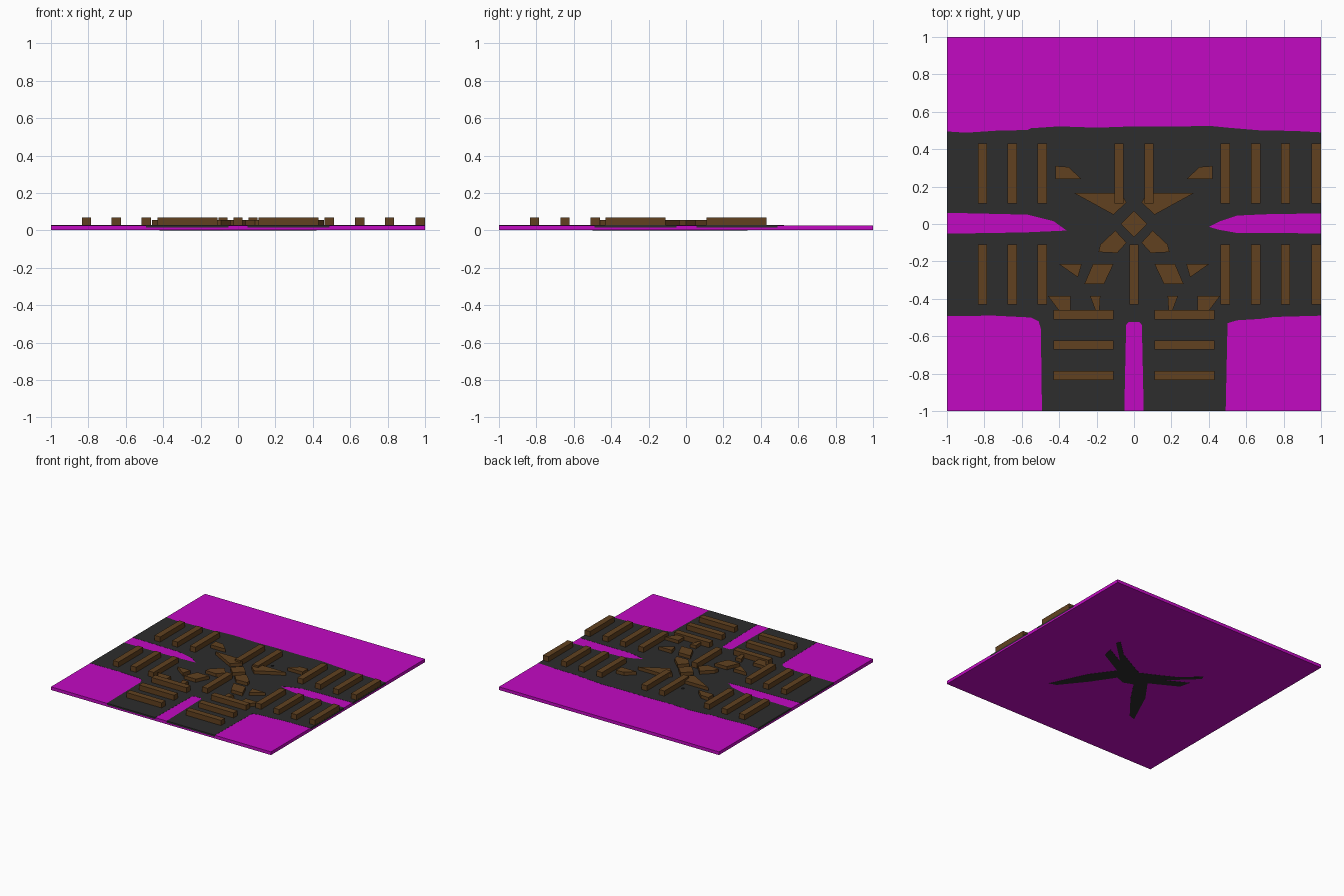
import bpy, bmesh

cube = bpy.data.objects.get("Cube")
if cube:
    bpy.data.objects.remove(cube, do_unlink=True)


def material(name, rgb):
    m = bpy.data.materials.new(name)
    m.use_nodes = True
    m.diffuse_color = (*rgb, 1)
    bsdf = m.node_tree.nodes["Principled BSDF"]
    bsdf.inputs["Base Color"].default_value = (*rgb, 1)
    bsdf.inputs["Roughness"].default_value = 0.9
    return m


MAGENTA = material("magenta", (0.54, 0.003, 0.54))
GRAVEL = material("dark gravel", (0.026, 0.026, 0.026))
WOOD = material("brown wood", (0.119, 0.053, 0.014))


def prism(name, outline, z0, z1, mat):
    """Extrude a flat outline straight up from z0 to z1."""
    bm = bmesh.new()
    face = bm.faces.new([bm.verts.new((x, y, z0)) for x, y in outline])
    ext = bmesh.ops.extrude_face_region(bm, geom=[face])
    for v in ext["geom"]:
        if isinstance(v, bmesh.types.BMVert):
            v.co.z = z1
    bmesh.ops.recalc_face_normals(bm, faces=bm.faces)
    me = bpy.data.meshes.new(name)
    bm.to_mesh(me)
    bm.free()
    me.materials.append(mat)
    ob = bpy.data.objects.new(name, me)
    bpy.context.collection.objects.link(ob)
    return ob


def box(name, x0, x1, y0, y1, z0, z1, mat):
    return prism(name, [(x0, y0), (x1, y0), (x1, y1), (x0, y1)], z0, z1, mat)


def flip(pts):
    return [(-x, y) for x, y in pts]


# Borders between the magenta ground and the gravel, clockwise from back left
back = [(-1, .495), (-.9, .488), (-.72, .5), (-.57, .502), (-.55, .512), (-.4, .522),
        (-.2, .515), (0, .522), (.2, .52), (.4, .525), (.5, .515), (.68, .5), (.85, .498), (1, .49)]
right_median = [(1, .057), (.7, .052), (.55, .045), (.46, .015), (.4, -.015),
                (.45, -.03), (.55, -.048), (1, -.05)]
right_corner = [(1, -.49), (.75, -.497), (.68, -.507), (.55, -.515), (.5, -.53), (.49, -1)]
front_median = [(.052, -1), (.042, -.54), (.03, -.525), (-.03, -.525), (-.042, -.54), (-.052, -1)]
left_corner = [(-.492, -1), (-.498, -.56), (-.51, -.52), (-.55, -.5), (-.75, -.49), (-1, -.492)]
left_median = [(-1, -.052), (-.58, -.045), (-.36, -.035), (-.43, .015), (-.57, .05), (-1, .06)]

# Ground tile: lower slab, raised ground and gravel bed
MID, TOP = 0.014, 0.027
box("ground_slab", -1, 1, -1, 1, 0.001, MID, MAGENTA)
prism("back_ground", back + [(1, 1), (-1, 1)], MID, TOP, MAGENTA)
prism("right_median", right_median, MID, TOP, MAGENTA)
prism("left_median", left_median, MID, TOP, MAGENTA)
prism("front_median", front_median, MID, TOP, MAGENTA)
prism("right_corner_ground", right_corner + [(1, -1)], MID, TOP, MAGENTA)
prism("left_corner_ground", left_corner + [(-1, -1)], MID, TOP, MAGENTA)
prism("gravel_bed", back + right_median + right_corner + front_median + left_corner + left_median,
      MID, TOP + 0.001, GRAVEL)

# Gravel showing through the underside
half = [(.14, .13), (.27, .2), (.41, .33), (.42, .29), (.22, .1), (.39, .19), (.37, .1),
        (.15, -.02), (.28, -.2), (.42, -.5), (.36, -.48), (.2, -.28), (.08, -.1)]
prism("underside_gravel", [(0, .06)] + half + [(0, -.13)] + flip(half)[::-1], 0, 0.004, GRAVEL)

# Straight sleepers of the side tracks
LOW, HIGH, W = 0.02, 0.07, 0.025
for i, x in enumerate([-.81, -.65, -.49, -.08, .08, .487, .65, .81, .974]):
    box(f"back_sleeper_{i}", x - W, x + W, .11, .43, LOW, HIGH, WOOD)
for i, x in enumerate([-.81, -.65, -.49, 0, .487, .65, .81, .974]):
    box(f"front_sleeper_{i}", x - W, x + W, -.43, -.11, LOW, HIGH, WOOD)

# Crosswise sleepers of the front tracks
for i, y in enumerate([-.81, -.647, -.485]):
    for side, x in (("left", .27), ("right", -.27)):
        box(f"{side}_cross_sleeper_{i}", x - .16, x + .16, y - W, y + W, LOW, HIGH, WOOD)

# Low diagonal sleepers of the curved tracks, mirrored left and right
CURVE = 0.055
prism("centre_sleeper", [(0, .07), (.07, 0), (0, -.07), (-.07, 0)], LOW, CURVE, WOOD)
diagonals = {
    "wing_sleeper": [(.32, .165), (.07, .165), (.04, .115), (.11, .05)],
    "inner_sleeper": [(.1, -.035), (.04, -.1), (.09, -.155), (.19, -.15), (.18, -.11)],
    "back_corner_sleeper": [(.42, .31), (.35, .305), (.28, .24), (.42, .24)],
    "outer_wedge": [(.4, -.215), (.28, -.215), (.3, -.285)],
    "slanted_sleeper": [(.22, -.215), (.11, -.215), (.16, -.32), (.265, -.32)],
    "front_wedge": [(.46, -.385), (.34, -.385), (.34, -.465), (.4, -.465)],
    "small_wedge": [(.235, -.385), (.18, -.385), (.185, -.465), (.205, -.465)],
    "gravel_chip": [(.135, .235), (.15, .235), (.15, .25), (.135, .25)],
}
for name, pts in diagonals.items():
    chip = name == "gravel_chip"
    mat, top = (GRAVEL, 0.033) if chip else (WOOD, CURVE)
    prism("left_" + name, pts, LOW, top, mat)
    prism("right_" + name, flip(pts), LOW, top, mat)
